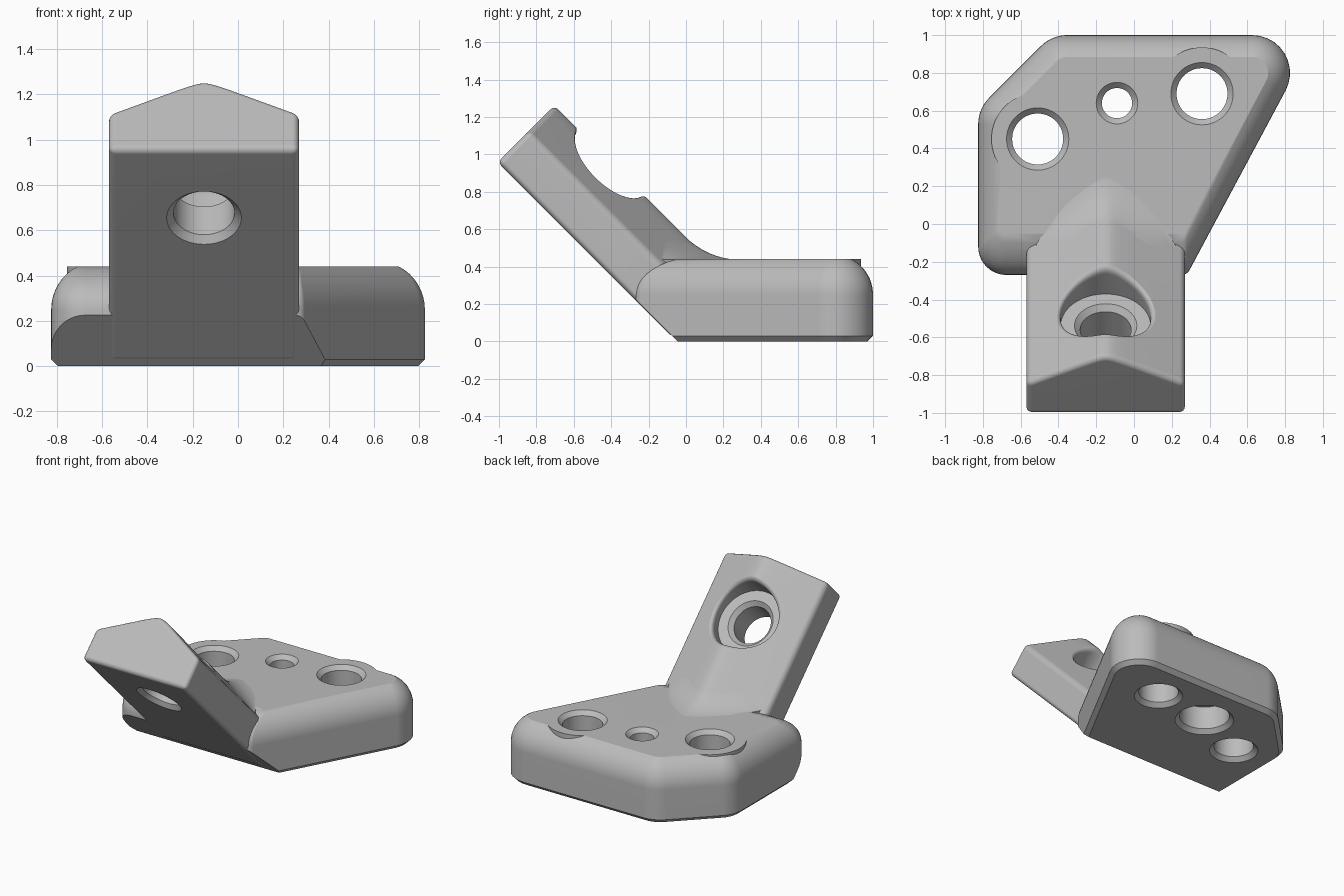
import bpy, bmesh, math
from mathutils import Vector

if "Cube" in bpy.data.objects:
    bpy.data.objects.remove(bpy.data.objects["Cube"])

grey = bpy.data.materials.new("plain grey")
grey.diffuse_color = (0.5, 0.5, 0.5, 1)
grey.use_nodes = True
grey.node_tree.nodes["Principled BSDF"].inputs["Base Color"].default_value = grey.diffuse_color


def loft(name, rings):
    """Closed solid through rings with equal point counts."""
    bm = bmesh.new()
    vs = [[bm.verts.new(p) for p in r] for r in rings]
    n = len(vs[0])
    for a, b in zip(vs, vs[1:]):
        for i in range(n):
            j = (i + 1) % n
            bm.faces.new((a[i], a[j], b[j], b[i]))
    bm.faces.new(vs[0][::-1])
    bm.faces.new(vs[-1])
    bmesh.ops.recalc_face_normals(bm, faces=bm.faces[:])
    me = bpy.data.meshes.new(name)
    bm.to_mesh(me)
    bm.free()
    me.materials.append(grey)
    ob = bpy.data.objects.new(name, me)
    bpy.context.collection.objects.link(ob)
    return ob


def apply(ob, mod):
    bpy.context.view_layer.objects.active = ob
    bpy.ops.object.modifier_apply(modifier=mod.name)


def boolean(ob, other, op):
    m = ob.modifiers.new("bool", 'BOOLEAN')
    m.operation, m.solver, m.object = op, 'EXACT', other
    apply(ob, m)
    bpy.data.objects.remove(other, do_unlink=True)


def revolve(name, cx, cy, profile, seg=64):
    return loft(name, [[(cx + r * math.cos(2 * math.pi * i / seg),
                         cy + r * math.sin(2 * math.pi * i / seg), z)
                        for i in range(seg)] for r, z in profile])


def bezier(a, c, b, n=7):
    out = []
    for i in range(n + 1):
        t = i / n
        out.append(tuple((1 - t) ** 2 * a[k] + 2 * t * (1 - t) * c[k] + t * t * b[k] for k in (0, 1)))
    return out


# Base plate: rounded outline, bottom chamfer, rounded top edge
TOP = 0.44
CORNERS = [(-0.825, -0.27, 0.15), (0.28, -0.27, 0.05), (0.96, 1.0, 0.20),
           (-0.435, 1.0, 0.2), (-0.825, 0.61, 0.2)]


def outline(inset, z):
    n = len(CORNERS)
    pts = [Vector(c[:2]) for c in CORNERS]
    lines = []
    for i in range(n):
        d = (pts[(i + 1) % n] - pts[i]).normalized()
        nrm = Vector((-d.y, d.x))
        # the front edge slopes back further than the others
        lines.append((pts[i] + nrm * inset * (1.9 if i == 0 and z > 0.2 else 1), d))
    ring = []
    for i in range(n):
        (p, d), (q, e) = lines[i - 1], lines[i]
        t = (q - p).cross(e) / d.cross(e)
        corner = p + d * t
        r = max(CORNERS[i][2] - inset, 0.02)
        turn = math.acos(max(-1, min(1, d.dot(e))))
        start = corner - d * r * math.tan(turn / 2)
        centre = start + Vector((-d.y, d.x)) * r
        a0 = math.atan2(-d.x, d.y)
        a0 = math.atan2((start - centre).y, (start - centre).x)
        for k in range(11):
            a = a0 + turn * k / 10
            ring.append((centre.x + r * math.cos(a), centre.y + r * math.sin(a), z))
    return ring


rings = [outline(0.03, 0), outline(0, 0.03)]
for k in range(9):
    a = math.radians(64) * k / 8
    rings.append(outline(0.205 * (1 - math.cos(a)),
                         0.25 + (TOP - 0.25) * math.sin(a) / math.sin(math.radians(64))))
rings[-1] = [(x, y, TOP) for x, y, z in rings[-1]]
body = loft("angled_bracket", rings)

# Bosses around the two large holes
HOLES = [(-0.51, 0.45), (0.36, 0.69)]
for x, y in HOLES:
    boolean(body, revolve("boss", x, y, [(0.29, 0.2), (0.27, 0.33), (0.245, 0.39), (0.245, TOP)]), 'UNION')


# Arm coordinates: u across, n above the sloping underside, w along the arm
def P(u, n, w):
    s = n * math.sqrt(2) - 0.05
    return (u - 0.15, (s - w) / 2, (s + w) / 2)


def roof(u):
    return 0.451 - 0.52 * math.sqrt(u * u + 0.0016)


# Sloping underside of the base front
boolean(body, loft("front_cut", [[P(u, -2, -3), P(u, 0.004, -3), P(u, 0.004, 3), P(u, -2, 3)]
                                 for u in (-2, 2)]), 'DIFFERENCE')

# Tilted arm with a ridged top
half = [0.42, 0.12, 0.08, 0.05, 0.025]
us = half + [0] + [-u for u in reversed(half)]
section = [(-0.42, 0), (0.42, 0)] + [(u, roof(u)) for u in us]
arm = loft("arm", [[P(u, n, w) for u, n in section] for w in (0.09, 1.965)])
bev = arm.modifiers.new("round", 'BEVEL')
bev.width, bev.segments, bev.limit_method = 0.03, 4, 'ANGLE'
bev.angle_limit = math.radians(30)
bev.use_clamp_overlap = False
apply(arm, bev)

# Arm hole with counterbore, its rim rounded to follow the ridge
R, F, SEG = 0.238, 0.045, 72
columns = []
for i in range(SEG):
    a = 2 * math.pi * i / SEG
    c, s = math.cos(a), math.sin(a)
    h0, h1 = roof(R * c), roof((R + F) * c)
    prof = [(0.185, -0.02), (0.135, 0.03), (0.135, 0.205), (0.165, 0.235), (R, 0.235)]
    prof += bezier((R, h0 - F), (R, h0), (R + F, h1 + 0.004)) + [(R + F, 0.75)]
    columns.append([P(r * c, n, 1.36 + r * s * math.sqrt(2)) for r, n in prof])
boolean(arm, loft("counterbore", [list(r) for r in zip(*columns)]), 'DIFFERENCE')
boolean(body, arm, 'UNION')

# Soft blend where the ridge runs into the plate
sections = []
for i in range(33):
    u = -0.37 + 0.74 * i / 32
    k = max(0.08, 1 - (abs(u) / 0.37) ** 4)
    y0 = roof(u) * math.sqrt(2) - 0.05 - TOP
    a = (y0 - 0.13 * k - 0.002, TOP + 0.13 * k - 0.002)
    b = (y0 + 0.16 * k, TOP - 0.002)
    poly = bezier(a, (y0, TOP), b, 8) + [(b[0], 0.36), (a[0], 0.38)]
    sections.append([(u - 0.15, y, z) for y, z in poly])
boolean(body, loft("blend", sections), 'UNION')

# Chamfered through holes
for x, y in HOLES:
    boolean(body, revolve("hole", x, y, [(0.185, -0.02), (0.135, 0.03), (0.135, TOP - 0.03),
                                         (0.185, TOP + 0.02)]), 'DIFFERENCE')
# Small middle hole with a wide pocket underneath
boolean(body, revolve("pocket_hole", -0.09, 0.64,
                      [(0.22, -0.02), (0.17, 0.03), (0.17, 0.2), (0.08, 0.2), (0.08, TOP - 0.03),
                       (0.13, TOP + 0.02)]), 'DIFFERENCE')

# Smooth shading with crisp edges
bpy.ops.object.select_all(action='DESELECT')
body.select_set(True)
bpy.context.view_layer.objects.active = body
bpy.ops.object.shade_smooth_by_angle(angle=math.radians(30))
wn = body.modifiers.new("flat_normals", 'WEIGHTED_NORMAL')
wn.keep_sharp = True
